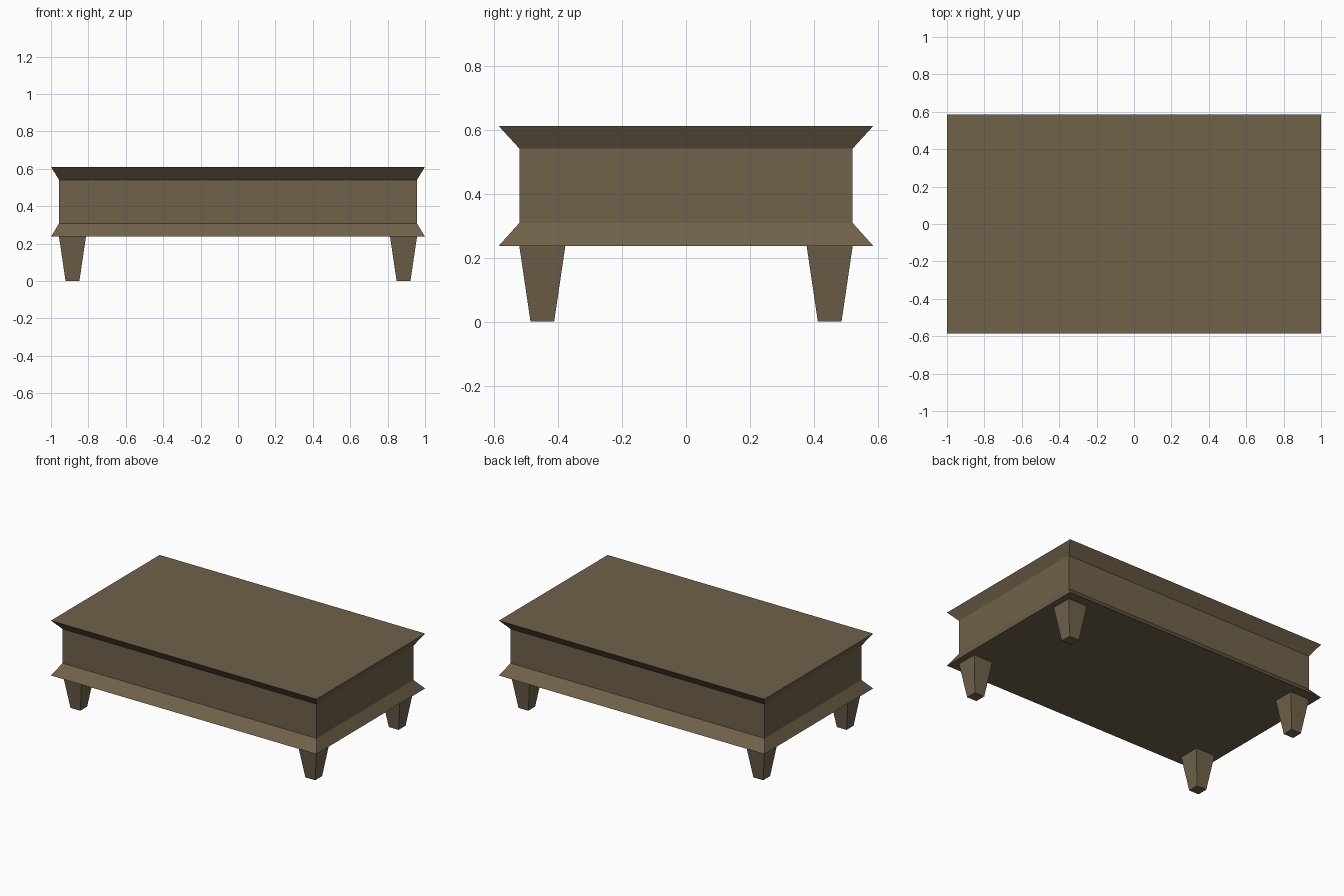
import bpy, bmesh

if "Cube" in bpy.data.objects:
    bpy.data.objects.remove(bpy.data.objects["Cube"])

wood = bpy.data.materials.new("dark_brown_wood")
wood.diffuse_color = (0.162, 0.122, 0.068, 1.0)
wood.use_nodes = True
wood.node_tree.nodes["Principled BSDF"].inputs["Base Color"].default_value = wood.diffuse_color


def loft(name, levels, centre=(0, 0)):
    """Closed solid through rectangles given as (half_x, half_y, z), bottom to top."""
    bm = bmesh.new()
    cx, cy = centre
    rings = [[bm.verts.new((cx + sx * hx, cy + sy * hy, z))
              for sx, sy in ((-1, -1), (1, -1), (1, 1), (-1, 1))]
             for hx, hy, z in levels]
    for low, high in zip(rings, rings[1:]):
        for i in range(4):
            j = (i + 1) % 4
            bm.faces.new((low[i], low[j], high[j], high[i]))
    bm.faces.new(rings[0][::-1])
    bm.faces.new(rings[-1])
    bmesh.ops.recalc_face_normals(bm, faces=bm.faces)
    mesh = bpy.data.meshes.new(name)
    bm.to_mesh(mesh)
    bm.free()
    mesh.materials.append(wood)
    obj = bpy.data.objects.new(name, mesh)
    bpy.context.collection.objects.link(obj)
    return obj


# Table body: flared base moulding, straight sides, flared top
loft("table_body", [(1.0, 0.585, 0.237), (0.957, 0.521, 0.308),
                    (0.957, 0.521, 0.541), (1.0, 0.585, 0.611)])

# Four tapered legs, flush with the body sides at the top
for side, sx in (("left", -1), ("right", 1)):
    for end, sy in (("front", -1), ("back", 1)):
        loft(f"{end}_{side}_leg", [(0.037, 0.037, 0.0), (0.072, 0.072, 0.237)],
             (sx * 0.885, sy * 0.449))
